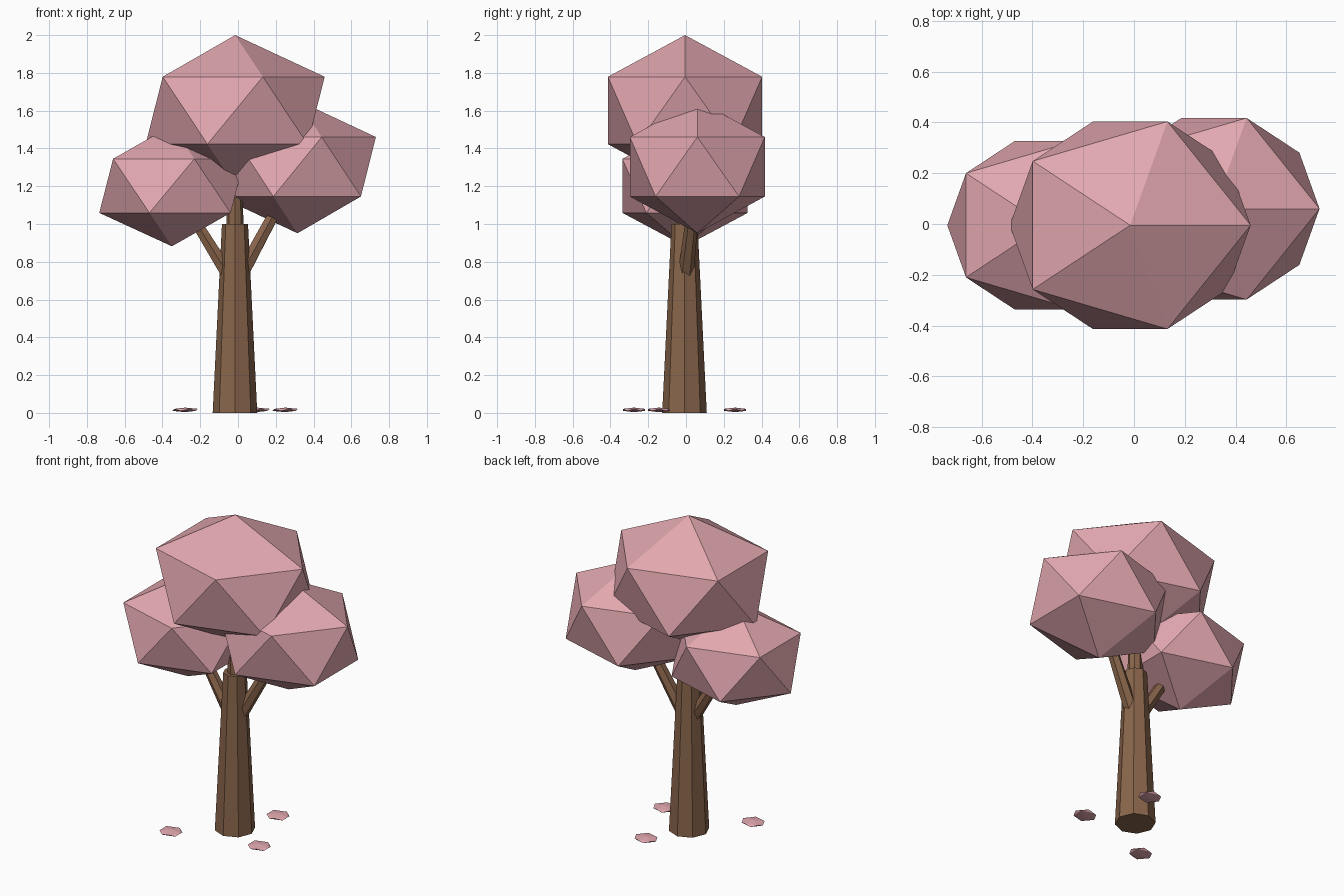
import bpy
from mathutils import Vector

if "Cube" in bpy.data.objects:
    bpy.data.objects.remove(bpy.data.objects["Cube"])


def material(name, rgb):
    m = bpy.data.materials.new(name)
    m.diffuse_color = (*rgb, 1)
    m.use_nodes = True
    m.node_tree.nodes["Principled BSDF"].inputs["Base Color"].default_value = m.diffuse_color
    return m


bark = material("bark", (0.25, 0.13, 0.07))
blossom = material("blossom", (0.76, 0.39, 0.43))


def limb(name, start, end, r1, r2, sides):
    """Tapered prism from start to end."""
    a, b = Vector(start), Vector(end)
    bpy.ops.mesh.primitive_cone_add(vertices=sides, radius1=r1, radius2=r2,
                                    depth=(b - a).length, location=(a + b) / 2)
    o = bpy.context.object
    o.name = name
    o.rotation_mode = 'QUATERNION'
    d = (b - a).normalized()
    o.rotation_quaternion = Vector((0, 0, 1)).rotation_difference(d)
    o.data.materials.append(bark)


def blob(name, centre, radii):
    """Stretched 20-sided ball."""
    bpy.ops.mesh.primitive_ico_sphere_add(subdivisions=1, radius=1, location=centre)
    o = bpy.context.object
    o.name = name
    o.scale = radii
    o.data.materials.append(blossom)


# Trunk and branches
limb("trunk", (-0.016, -0.008, 0), (-0.016, -0.008, 1.0), 0.118, 0.069, 8)
limb("upper_stem", (-0.016, -0.008, 0.95), (-0.016, -0.008, 1.3), 0.046, 0.038, 8)
limb("right_branch", (0.0, -0.005, 0.70), (0.24, 0.045, 1.145), 0.042, 0.031, 6)
limb("left_branch", (-0.02, -0.008, 0.68), (-0.26, -0.005, 1.07), 0.042, 0.030, 6)

# Crown
blob("top_foliage", (-0.015, -0.005, 1.601), (0.53, 0.48, 0.399))
blob("left_foliage", (-0.35, -0.005, 1.202), (0.43, 0.39, 0.32))
blob("right_foliage", (0.315, 0.06, 1.303), (0.464, 0.42, 0.352))

# Fallen petals
for i, (x, y) in enumerate([(-0.28, -0.275), (0.10, 0.26), (0.25, -0.143)]):
    blob(f"petal_{i + 1}", (x, y, 0.016), (0.077, 0.068, 0.012))
